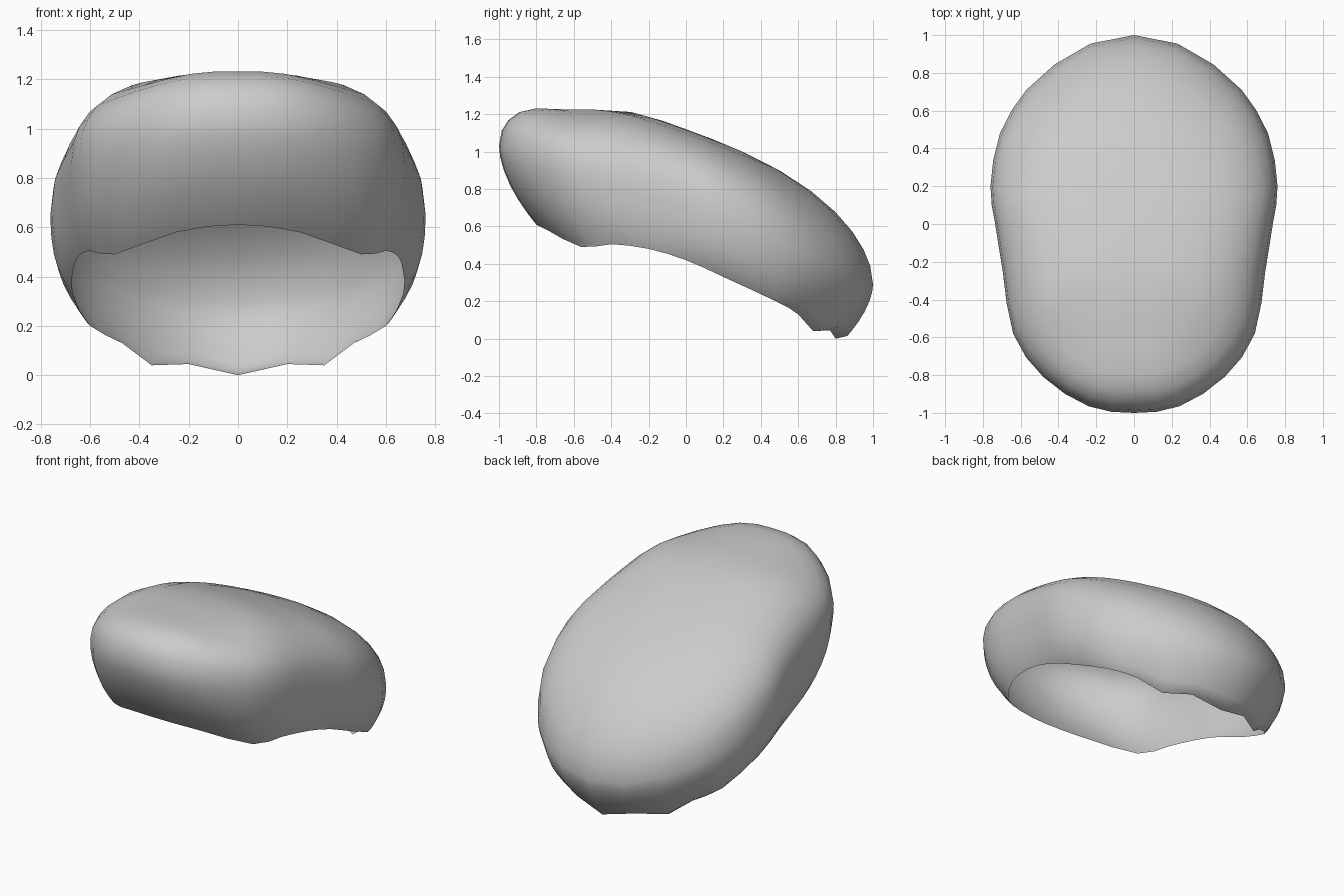
import bpy, bmesh, math
from mathutils import Vector

if "Cube" in bpy.data.objects:
    bpy.data.objects.remove(bpy.data.objects["Cube"])

# Right half from front to back: rim (x, y, z) paired with widest outline (x, y)
rim = [(0, -.80, .61), (.25, -.74, .58), (.50, -.56, .49), (.60, -.40, .505),
       (.65, -.20, .48), (.67, 0, .42), (.67, .20, .33), (.60, .48, .20),
       (.47, .60, .13), (.35, .68, .04), (.20, .77, .045), (0, .80, 0)]
outline = [(0, -1), (.24, -.965), (.48, -.81), (.64, -.58), (.695, -.25), (.735, 0),
           (.76, .20), (.71, .48), (.57, .71), (.42, .845), (.23, .955), (0, 1)]


def smooth_row(row):
    """Add curved in-between points on the front and sides, keep the coarse back."""
    v = [Vector(p) for p in row]
    first = v[1].copy()
    first.x = -first.x
    v = [first] + v
    out = []
    for i in range(1, len(v)):
        out.append(v[i])
        if i < 9:
            out.append((v[i] + v[i + 1]) * .5625 - (v[i - 1] + v[i + 2]) * .0625)
    return out


def base(y):
    """Tilted mid-plane of the shell."""
    return .66 - .37 * y


def meridian(r, e):
    """Points from the rim, out to the widest line, then over the crown."""
    side = abs(e[0]) / math.hypot(*e)
    lift = .08 * side ** 3
    back = max(0, e[1]) * (1 - side)
    ez = base(e[1]) + lift
    pts = []
    for s in (1, .95, .85, .68, .5, .3, .14):
        k = s ** (1.75 + 1.2 * side ** 3)
        if s < 1:
            k *= 1 - .25 * back
        pts.append((e[0] + (r[0] - e[0]) * k, e[1] + (r[1] - e[1]) * k, ez + (r[2] - ez) * s))
    end = 2.6 if e[1] < 0 else 2.75
    p = end + (3.1 - end) * side
    for q in (1, .985, .95, .89, .8, .67, .5, .3, .13):
        y = e[1] * q
        flat = .065 * math.exp(-((y + .65) / .25) ** 2)
        h = (.46 - flat) * math.sqrt(max(0, 1 - q ** p))
        pts.append((e[0] * q, y, base(y) + lift * q ** 4 + h))
    return pts


# Mirror the half columns to close the loop
cols = [meridian(r, e) for r, e in zip(smooth_row(rim), smooth_row(outline))]
cols += [[(-x, y, z) for x, y, z in c] for c in cols[-2:0:-1]]

# Skin the open shell
bm = bmesh.new()
grid = [[bm.verts.new(p) for p in c] for c in cols]
crown = bm.verts.new((0, 0, base(0) + .46))
n = len(grid)
for i in range(n):
    a, b = grid[i], grid[(i + 1) % n]
    for j in range(len(a) - 1):
        bm.faces.new((a[j], b[j], b[j + 1], a[j + 1]))
    bm.faces.new((a[-1], b[-1], crown))
for f in bm.faces:
    f.smooth = True
mesh = bpy.data.meshes.new("cap_shell")
bm.to_mesh(mesh)
bm.free()
bpy.context.collection.objects.link(bpy.data.objects.new("cap_shell", mesh))
